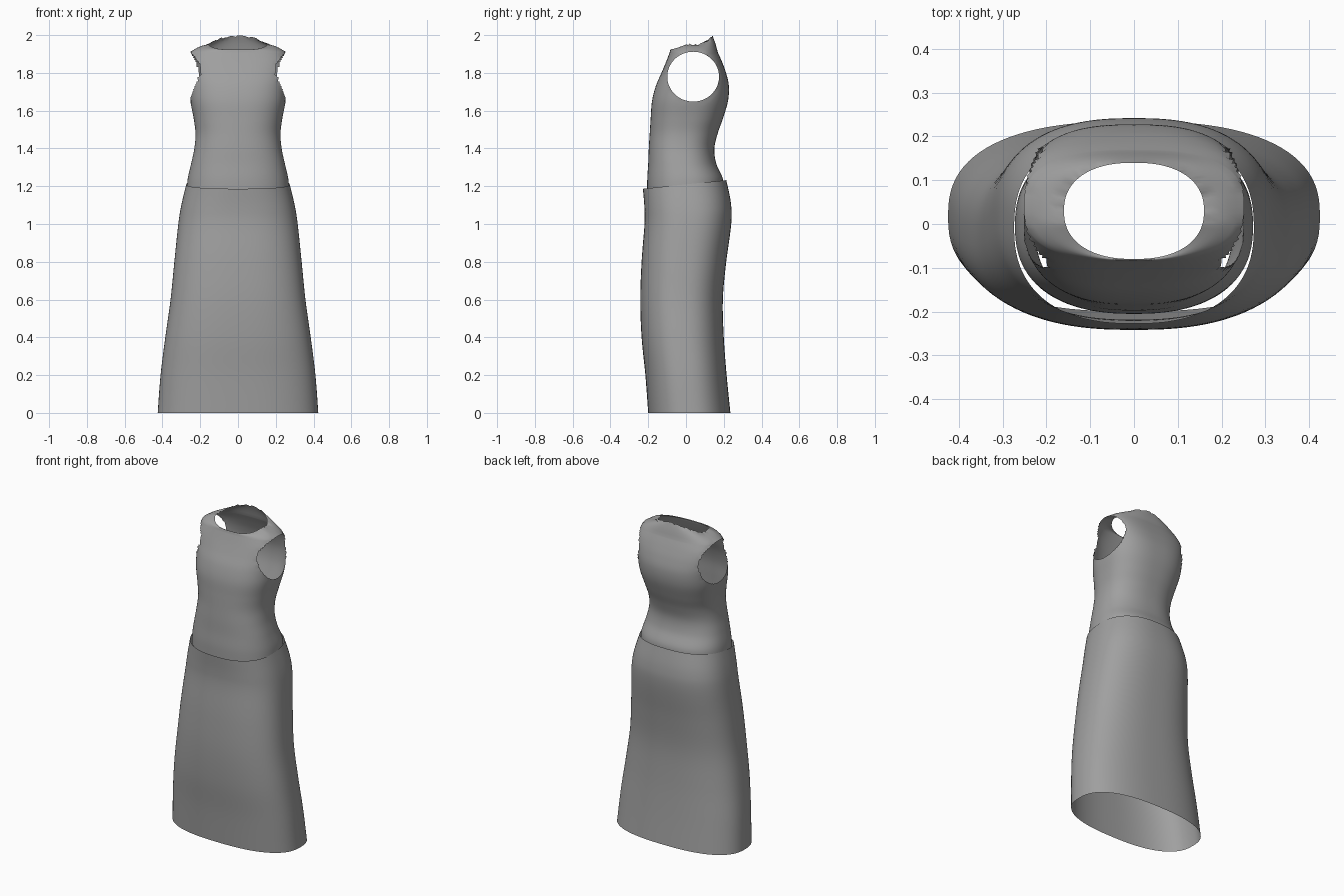
import bpy, bmesh, math, random
from mathutils import Vector

random.seed(4)
if "Cube" in bpy.data.objects:
    bpy.data.objects.remove(bpy.data.objects["Cube"])

fabric = bpy.data.materials.new("grey fabric")
fabric.use_nodes = True
GREY = (0.35, 0.35, 0.35, 1)
fabric.diffuse_color = GREY
fabric.node_tree.nodes["Principled BSDF"].inputs["Base Color"].default_value = GREY
SEGMENTS = 96


def spline(rows, steps):
    """Catmull-Rom interpolation through rows of values."""
    out = []
    for i in range(len(rows) - 1):
        a, b = rows[max(i - 1, 0)], rows[i]
        c, d = rows[i + 1], rows[min(i + 2, len(rows) - 1)]
        for s in range(steps):
            t = s / steps
            out.append([0.5 * (2 * q + (r - p) * t + (2 * p - 5 * q + 4 * r - u) * t ** 2
                               + (3 * q - p - 3 * r + u) * t ** 3)
                        for p, q, r, u in zip(a, b, c, d)])
    return out + [list(rows[-1])]


def ring(z, width, front, back, power):
    """Rounded-rectangle cross-section at one height."""
    points = []
    for i in range(SEGMENTS):
        a = 2 * math.pi * i / SEGMENTS
        c, s = math.cos(a), math.sin(a)
        x = width * math.copysign(abs(c) ** (2 / power), c)
        y = math.copysign(abs(s) ** (2 / power), s) * (back - front) / 2
        points.append(Vector((x, y + (front + back) / 2, z)))
    return points


def loft(rings):
    bm = bmesh.new()
    loops = [[bm.verts.new(p) for p in r] for r in rings]
    for low, high in zip(loops, loops[1:]):
        for i in range(SEGMENTS):
            j = (i + 1) % SEGMENTS
            bm.faces.new((low[i], low[j], high[j], high[i]))
    return bm


def finish(bm, name):
    mesh = bpy.data.meshes.new(name)
    bm.to_mesh(mesh)
    bm.free()
    obj = bpy.data.objects.new(name, mesh)
    bpy.context.collection.objects.link(obj)
    mesh.materials.append(fabric)
    for polygon in mesh.polygons:
        polygon.use_smooth = True
    return obj


# Skirt: height, half width, front, back, squareness
skirt_rows = [
    (0.0, .425, -.20, .235, 2.5), (0.2, .41, -.215, .215, 2.5),
    (0.4, .385, -.235, .20, 2.5), (0.6, .357, -.242, .195, 2.5),
    (0.8, .337, -.235, .213, 2.5), (1.0, .316, -.22, .24, 2.5),
    (1.1, .30, -.22, .237, 2.5), (1.21, .274, -.228, .213, 2.4),
]
skirt_rings = [ring(*r) for r in spline(skirt_rows, 6)]
# The waist seam climbs towards the back
for r in skirt_rings:
    for p in r:
        p.z += 0.1 * p.y * max(0, (p.z - 0.9) / 0.3)
finish(loft(skirt_rings), "skirt")

# Bodice, tucked into the skirt
bodice_rows = [
    (1.17, .272, -.205, .197, 2.4), (1.24, .266, -.205, .195, 2.4),
    (1.32, .248, -.20, .16, 2.4), (1.40, .231, -.197, .15, 2.4),
    (1.48, .225, -.192, .168, 2.4), (1.56, .235, -.187, .196, 2.5),
    (1.65, .252, -.18, .222, 2.6), (1.73, .258, -.16, .227, 2.7),
    (1.80, .266, -.13, .212, 2.8), (1.86, .268, -.105, .19, 2.8),
    (1.91, .252, -.086, .168, 2.6),
]
rings = [ring(*r) for r in spline(bodice_rows, 6)]

# Neckline, higher at the back with a ragged edge
neck = ring(1.95, .16, -.08, .14, 2.3)
for p in neck:
    p.z = 1.95 - 0.03 * max(0, -p.y / .08) + 0.045 * max(0, (p.y - .05) / .09) ** 2
shoulder = rings[-1]
for k in range(1, 6):
    t = k / 5
    row = [a.lerp(b, t) for a, b in zip(shoulder, neck)]
    for p in row:
        p.z += 0.008 * math.sin(math.pi * t)
        if k == 5 and p.y > 0:
            p.z += random.uniform(-.005, .005)
    rings.append(row)
bm = loft(rings)

# Armholes: remove the side faces, then pull the edges onto an oval
CY, CZ, RY, RZ = .038, 1.78, .137, .132


def oval(p):
    return math.hypot((p.y - CY) / RY, (p.z - CZ) / RZ)


def in_hole(face):
    c = face.calc_center_median()
    return abs(c.x) > .12 and oval(c) < 1


bmesh.ops.delete(bm, geom=[f for f in bm.faces if in_hole(f)], context='FACES')
for v in bm.verts:
    if v.is_boundary and 1.5 < v.co.z < 1.93 and abs(v.co.x) > .18:
        k = oval(v.co)
        v.co.y = CY + (v.co.y - CY) / k
        v.co.z = CZ + (v.co.z - CZ) / k
finish(bm, "bodice")
